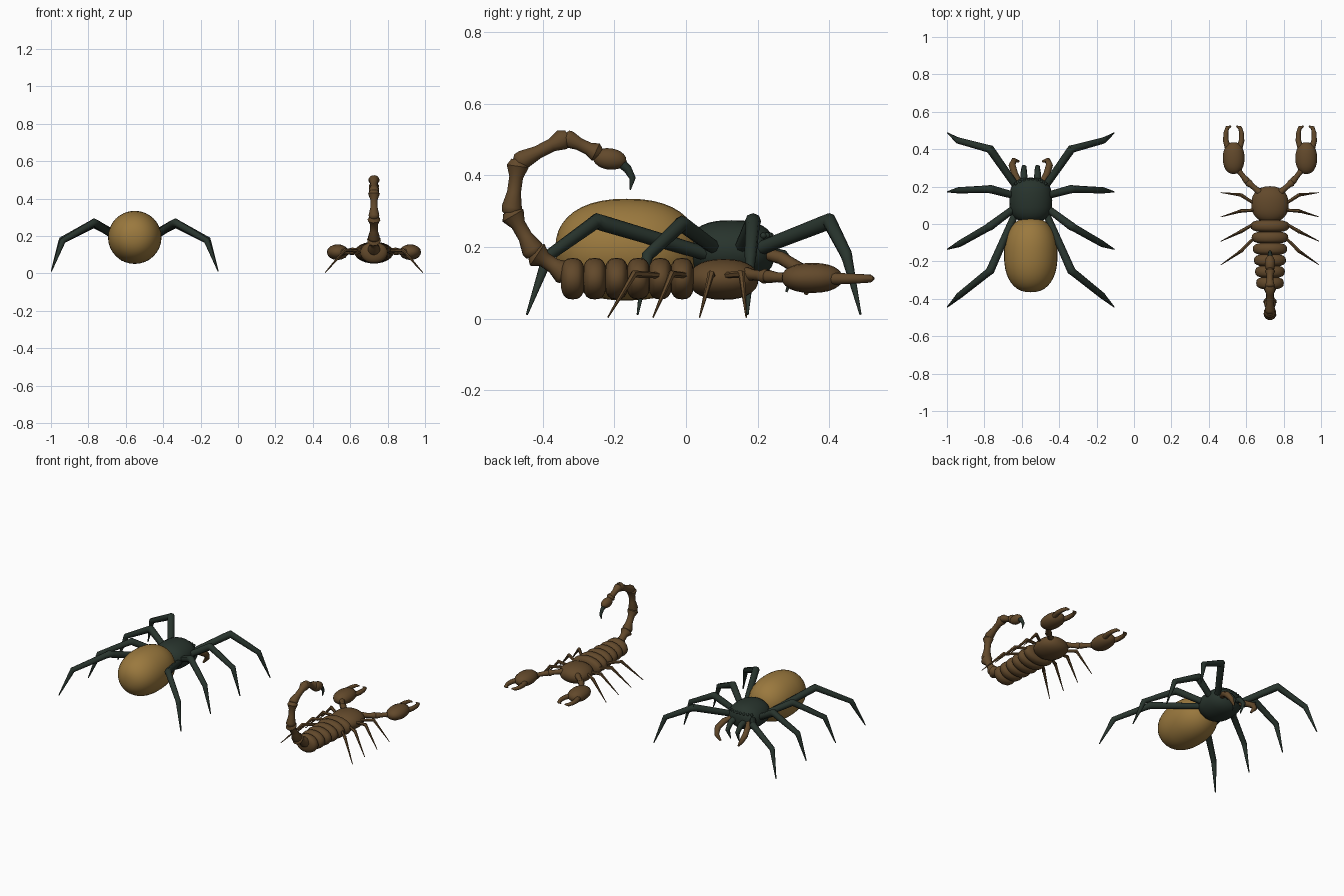
import bpy, bmesh, math
from mathutils import Vector

cube = bpy.data.objects.get("Cube")
if cube:
    bpy.data.objects.remove(cube)


def material(name, rgb):
    m = bpy.data.materials.new(name)
    m.use_nodes = True
    m.diffuse_color = (*rgb, 1)
    bsdf = m.node_tree.nodes["Principled BSDF"]
    bsdf.inputs["Base Color"].default_value = (*rgb, 1)
    bsdf.inputs["Roughness"].default_value = 0.7
    return m


DARK = material("dark green black", (0.021, 0.034, 0.026))
GOLD = material("ochre", (0.325, 0.19, 0.048))
BROWN = material("brown", (0.122, 0.066, 0.024))


def finish(bm, name, mat, angle=50):
    bmesh.ops.recalc_face_normals(bm, faces=bm.faces)
    mesh = bpy.data.meshes.new(name)
    bm.to_mesh(mesh)
    bm.free()
    mesh.materials.append(mat)
    ob = bpy.data.objects.new(name, mesh)
    bpy.context.collection.objects.link(ob)
    bpy.ops.object.select_all(action='DESELECT')
    ob.select_set(True)
    bpy.context.view_layer.objects.active = ob
    bpy.ops.object.shade_smooth_by_angle(angle=math.radians(angle))
    return ob


def ellipsoid(name, center, radii, mat, seg=24, rings=14, tilt=0, power=1):
    """Sphere with poles along y, scaled and tilted about x; power below 1 makes it blunter."""
    bm = bmesh.new()
    bmesh.ops.create_uvsphere(bm, u_segments=seg, v_segments=rings, radius=1)
    c, s = math.cos(tilt), math.sin(tilt)
    for v in bm.verts:
        r = max(math.hypot(v.co.x, v.co.y), 1e-6)
        swell = r ** (power - 1) if r > 1e-4 else 0
        y = math.copysign(abs(v.co.z) ** power, v.co.z) * radii[1]
        x, z = v.co.x * swell * radii[0], v.co.y * swell * radii[2]
        v.co = Vector((x, y * c - z * s, y * s + z * c)) + Vector(center)
    return finish(bm, name, mat)


def tube(name, points, radii, mat, sides=8):
    """Round tapered tube through points, one radius per point."""
    pts = [Vector(p) for p in points]
    bm = bmesh.new()
    rings = []
    normal = None
    for i, p in enumerate(pts):
        d = (pts[min(i + 1, len(pts) - 1)] - p).normalized() + (p - pts[max(i - 1, 0)]).normalized()
        d.normalize()
        if normal is None:
            normal = d.orthogonal()
        normal = (normal - d * normal.dot(d)).normalized()
        side = d.cross(normal)
        angles = [2 * math.pi * k / sides for k in range(sides)]
        rings.append([bm.verts.new(p + (normal * math.cos(a) + side * math.sin(a)) * radii[i])
                      for a in angles])
    for a, b in zip(rings, rings[1:]):
        for k in range(sides):
            n = (k + 1) % sides
            bm.faces.new((a[k], a[n], b[n], b[k]))
    bm.faces.new(rings[0])
    bm.faces.new(rings[-1])
    return finish(bm, name, mat)


def flared(name, a, b, end, middle, mat):
    """Joint segment that is thin in the middle and rounded at both ends."""
    a, b = Vector(a), Vector(b)
    steps = (-0.06, 0, 0.1, 0.4, 0.7, 0.92, 1.05)
    sizes = (0.5, 0.85, 0.92, None, None, 1.0, 0.65)
    return tube(name, [a.lerp(b, t) for t in steps],
                [middle if s is None else end * s for s in sizes], mat, 12)


SIDES = (("left", 1), ("right", -1))

# ---------------- Spider ----------------
SX = -0.552
ellipsoid("spider_abdomen", (SX, -0.165, 0.193), (0.143, 0.2, 0.142), GOLD, 32, 20, power=0.86)
ellipsoid("spider_thorax", (SX, 0.128, 0.19), (0.115, 0.12, 0.085), DARK, power=0.75)

# Eyes in an arc along the front of the head
for i in range(8):
    t = (i - 3.5) / 3.5
    ellipsoid(f"spider_eye_{i + 1}", (SX + 0.08 * t, 0.236 - 0.02 * t * t, 0.232),
              (0.009, 0.009, 0.009), DARK, 8, 6)

# Legs: root, knee, ankle and tip as (side offset, y, z)
LEGS = [
    ((0.07, 0.19, 0.19), (0.217, 0.40, 0.272), (0.390, 0.447, 0.18), (0.446, 0.487, 0.012)),
    ((0.08, 0.15, 0.19), (0.217, 0.187, 0.272), (0.390, 0.180, 0.18), (0.446, 0.172, 0.012)),
    ((0.08, 0.09, 0.19), (0.217, -0.012, 0.265), (0.385, -0.108, 0.175), (0.446, -0.135, 0.012)),
    ((0.08, 0.06, 0.18), (0.217, -0.25, 0.272), (0.385, -0.385, 0.175), (0.446, -0.444, 0.012)),
]
for side, s in SIDES:
    for i, leg in enumerate(LEGS):
        root, knee, ankle, tip = [Vector((SX + s * x, y, z)) for x, y, z in leg]
        path = [root, root.lerp(knee, 0.93), knee, knee.lerp(ankle, 0.07),
                ankle, ankle.lerp(tip, 0.1), tip]
        tube(f"spider_{side}_leg_{i + 1}", path,
             (0.019, 0.022, 0.023, 0.02, 0.017, 0.015, 0.003), DARK)
    # Mouthparts and feelers
    tube(f"spider_{side}_fang",
         [(SX + s * x, y, z) for x, y, z in
          ((0.035, 0.19, 0.19), (0.037, 0.27, 0.175), (0.036, 0.303, 0.135), (0.03, 0.28, 0.075))],
         (0.02, 0.018, 0.014, 0.003), DARK)
    tube(f"spider_{side}_feeler",
         [(SX + s * x, y, z) for x, y, z in
          ((0.055, 0.21, 0.185), (0.085, 0.265, 0.17), (0.1, 0.315, 0.14),
           (0.09, 0.34, 0.105), (0.065, 0.335, 0.07))],
         (0.016, 0.018, 0.019, 0.015, 0.006), BROWN)

# ---------------- Scorpion ----------------
CX = 0.727
ellipsoid("scorpion_head", (CX, 0.105, 0.11), (0.1, 0.097, 0.057), BROWN, power=0.88)
for i in range(6):
    ellipsoid(f"scorpion_body_ring_{i + 1}", (CX, -0.011 - 0.061 * i, 0.112),
              (0.104 - 0.006 * i, 0.034, 0.058), BROWN, 24, 10, power=0.72)

# Tail of flared segments, curling up and forward
TAIL = [(-0.335, 0.125), (-0.422, 0.183), (-0.488, 0.297), (-0.468, 0.437),
        (-0.335, 0.505), (-0.245, 0.462)]
for i, (a, b) in enumerate(zip(TAIL, TAIL[1:])):
    flared(f"scorpion_tail_{i + 1}", (CX, *a), (CX, *b), 0.037 - 0.0025 * i, 0.022 - 0.001 * i, BROWN)
ellipsoid("scorpion_tail_bulb", (CX, -0.213, 0.446), (0.028, 0.047, 0.03), BROWN, 16, 10, -0.12)
tube("scorpion_sting", [(CX, -0.185, 0.438), (CX, -0.163, 0.418), (CX, -0.149, 0.392), (CX, -0.156, 0.36)],
     (0.015, 0.012, 0.009, 0.002), DARK)

for side, s in SIDES:
    def at(x, y, z):
        return (CX + s * x, y, z)

    # Pincer arm, palm and two curved fingers
    flared(f"scorpion_{side}_upper_arm", at(0.05, 0.165, 0.125), at(0.12, 0.225, 0.118), 0.021, 0.015, BROWN)
    flared(f"scorpion_{side}_forearm", at(0.12, 0.225, 0.118), at(0.175, 0.295, 0.113), 0.02, 0.014, BROWN)
    ellipsoid(f"scorpion_{side}_palm", at(0.194, 0.352, 0.114), (0.058, 0.085, 0.042), BROWN, 16, 12, power=0.9)
    for label, f in (("outer", 1), ("inner", -1)):
        tube(f"scorpion_{side}_{label}_finger",
             [at(0.194 + f * x, y, 0.112) for x, y in
              ((0.03, 0.405), (0.042, 0.445), (0.042, 0.485), (0.034, 0.515), (0.014, 0.523))],
             (0.017, 0.015, 0.013, 0.011, 0.004), BROWN)
    # Thin walking legs
    roots, knees, tips = (0.1, 0.075, 0.01, -0.06), (0.155, 0.07, -0.04, -0.145), (0.168, 0.038, -0.092, -0.218)
    for i in range(4):
        root, knee = Vector(at(0.07, roots[i], 0.12)), Vector(at(0.155, knees[i], 0.125))
        tip = Vector(at(0.262, tips[i], 0.004))
        tube(f"scorpion_{side}_leg_{i + 1}",
             [root, root.lerp(knee, 0.92), knee, knee.lerp(tip, 0.08), tip],
             (0.008, 0.01, 0.011, 0.009, 0.002), BROWN, 6)
